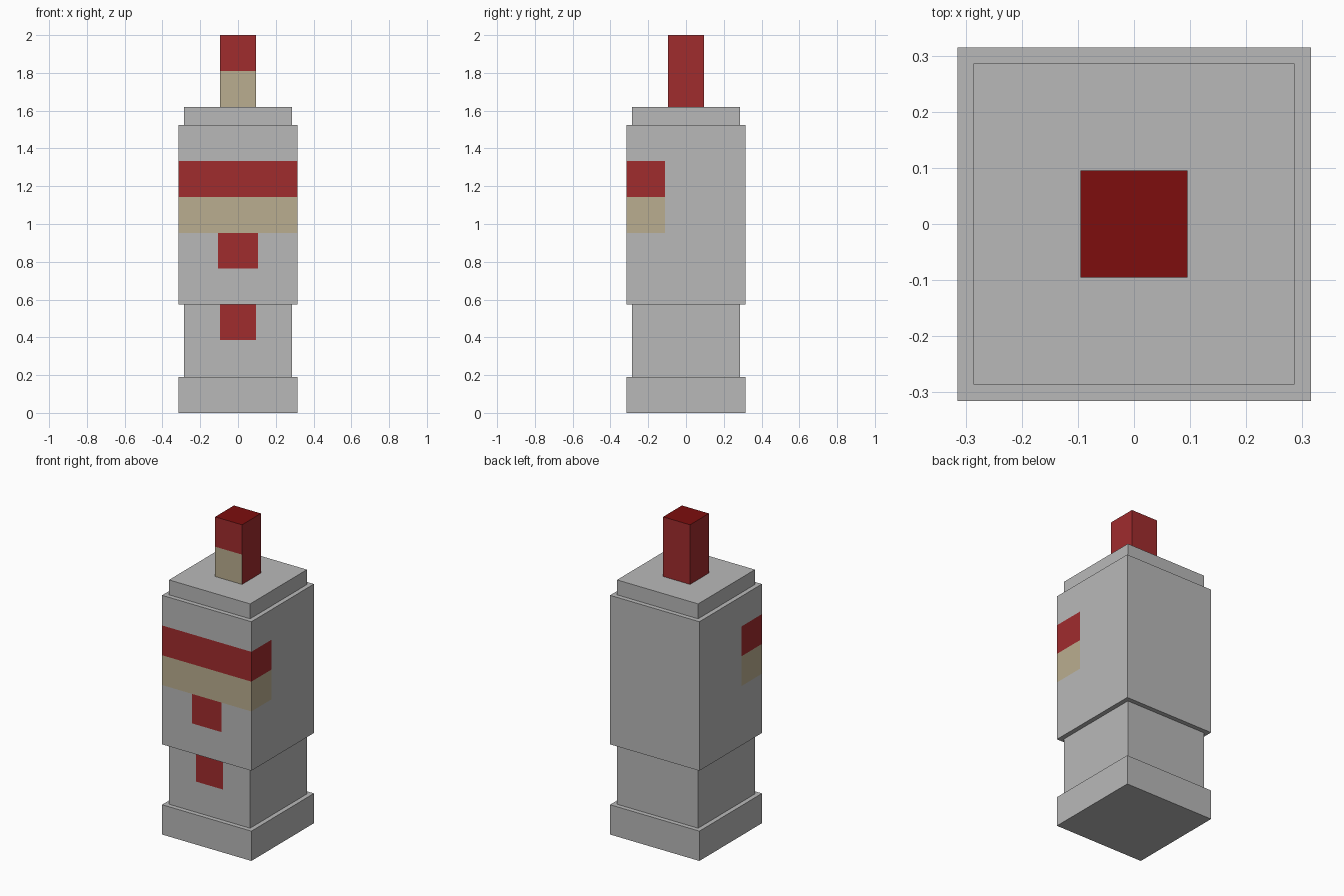
import bpy
import bmesh

cube = bpy.data.objects.get("Cube")
if cube:
    bpy.data.objects.remove(cube, do_unlink=True)


def material(name, rgb):
    mat = bpy.data.materials.new(name)
    mat.use_nodes = True
    mat.diffuse_color = (*rgb, 1)
    mat.node_tree.nodes["Principled BSDF"].inputs["Base Color"].default_value = (*rgb, 1)
    return mat


MATERIALS = [
    material("grey", (0.485, 0.485, 0.485)),
    material("red", (0.352, 0.025, 0.027)),
    material("beige", (0.491, 0.423, 0.279)),
    material("dark_red", (0.205, 0.004, 0.004)),
]
GREY, RED, BEIGE, DARK_RED = range(4)
AXES = {"x": (1, 0, 0), "y": (0, 1, 0), "z": (0, 0, 1)}


def block(name, half, bottom, top, cuts=(), paint=None):
    """Square block, sliced along the cut planes and coloured by a face rule."""
    bm = bmesh.new()
    bmesh.ops.create_cube(bm, size=1)
    for v in bm.verts:
        v.co.x *= 2 * half
        v.co.y *= 2 * half
        v.co.z = bottom + (v.co.z + 0.5) * (top - bottom)
    for axis, at in cuts:
        normal = AXES[axis]
        bmesh.ops.bisect_plane(bm, geom=bm.verts[:] + bm.edges[:] + bm.faces[:],
                               plane_co=[n * at for n in normal], plane_no=normal)
    bm.normal_update()
    for face in bm.faces:
        face.material_index = paint(face.calc_center_median(), face.normal) if paint else GREY
    mesh = bpy.data.meshes.new(name)
    bm.to_mesh(mesh)
    bm.free()
    for mat in MATERIALS:
        mesh.materials.append(mat)
    obj = bpy.data.objects.new(name, mesh)
    bpy.context.collection.objects.link(obj)
    return obj


WIDE, NARROW, TIP = 0.315, 0.286, 0.095


def paint_lower(c, n):
    # Red tab hanging below the body on the front
    return RED if n.y < -0.5 and abs(c.x) < TIP and c.z > 0.385 else GREY


def paint_body(c, n):
    # Two-colour band wrapping from the front onto both sides, with a tab below
    if abs(n.z) > 0.5 or n.y > 0.5:
        return GREY
    if c.y < -0.11:
        if 1.143 < c.z < 1.333:
            return RED
        if 0.953 < c.z < 1.143:
            return BEIGE
    if n.y < -0.5 and abs(c.x) < 0.105 and 0.765 < c.z < 0.953:
        return RED
    return GREY


def paint_tip(c, n):
    # Darker top and a pale lower half on the front
    if n.z > 0.5:
        return DARK_RED
    return BEIGE if n.y < -0.5 and c.z < 1.81 else RED


block("base", WIDE, 0, 0.19)
block("lower_section", NARROW, 0.19, 0.575,
      [("x", -TIP), ("x", TIP), ("z", 0.385)], paint_lower)
block("body", WIDE, 0.575, 1.525,
      [("x", -0.105), ("x", 0.105), ("y", -0.11)]
      + [("z", z) for z in (0.765, 0.953, 1.143, 1.333)], paint_body)
block("cap", NARROW, 1.525, 1.62)
block("tip", TIP, 1.62, 2.0, [("z", 1.81)], paint_tip)
